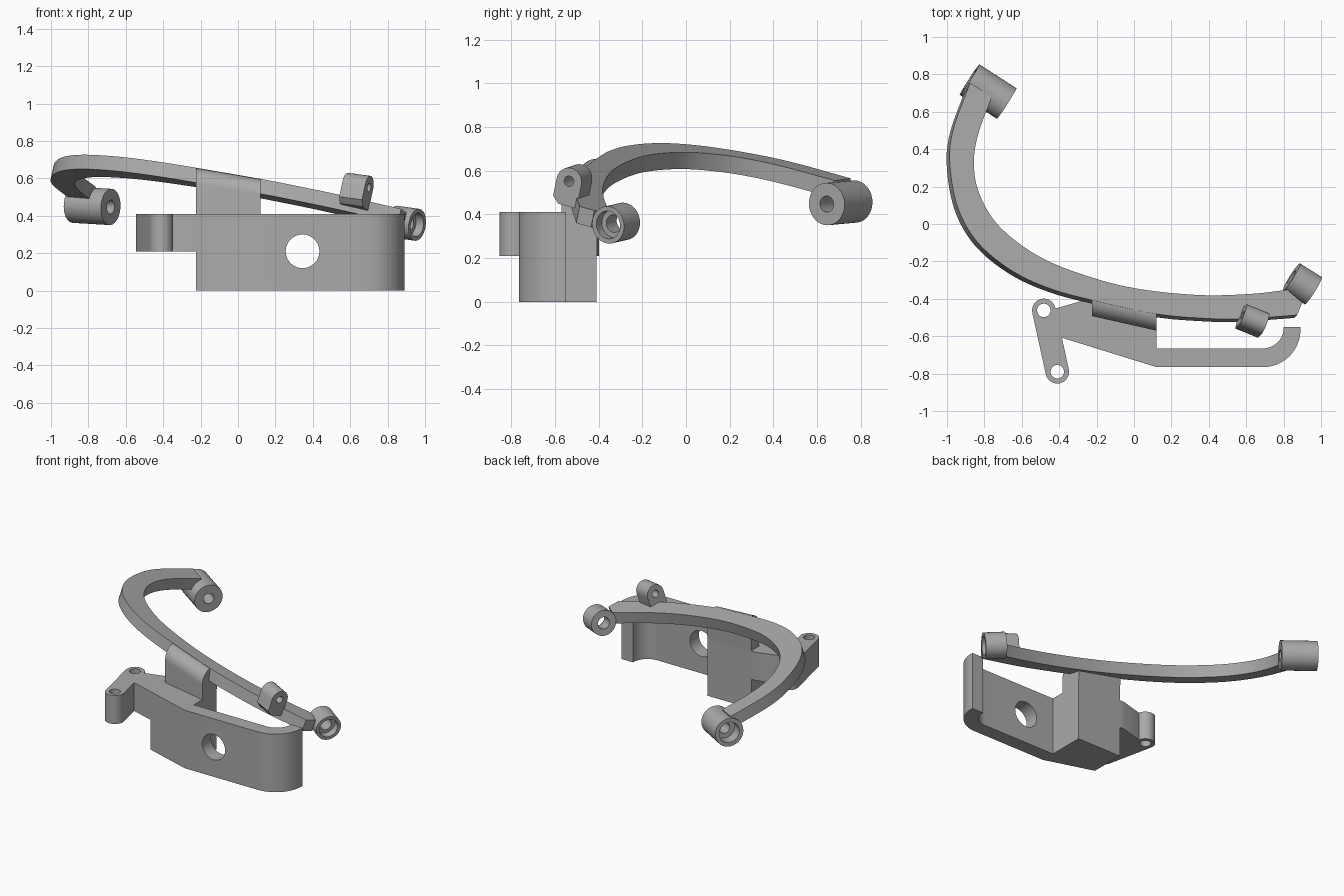
import bpy, bmesh, math
from mathutils import Vector, Matrix

if "Cube" in bpy.data.objects:
    bpy.data.objects.remove(bpy.data.objects["Cube"])

grey = bpy.data.materials.new("satin_grey")
grey.diffuse_color = (0.4, 0.4, 0.4, 1)
grey.use_nodes = True
grey.node_tree.nodes["Principled BSDF"].inputs["Base Color"].default_value = grey.diffuse_color
NORMAL = Vector((0.215, 0.2, 1)).normalized()   # tilt of the curved arm


def plane_z(x, y):
    return 0.527 - 0.215 * x - 0.2 * y


def make(name, bm):
    bmesh.ops.recalc_face_normals(bm, faces=bm.faces)
    me = bpy.data.meshes.new(name)
    bm.to_mesh(me)
    bm.free()
    me.materials.append(grey)
    ob = bpy.data.objects.new(name, me)
    bpy.context.collection.objects.link(ob)
    return ob


def loft(name, a, b):
    """Solid between two matching closed outlines."""
    bm = bmesh.new()
    va, vb = [bm.verts.new(p) for p in a], [bm.verts.new(p) for p in b]
    bm.faces.new(va)
    bm.faces.new(vb)
    for i in range(len(va)):
        j = (i + 1) % len(va)
        bm.faces.new((va[i], va[j], vb[j], vb[i]))
    return make(name, bm)


def prism(name, pts, z0, z1):
    return loft(name, [(x, y, z0) for x, y in pts], [(x, y, z1) for x, y in pts])


def rod(name, centre, axis, r, length):
    bm = bmesh.new()
    rot = Vector(axis).to_track_quat('Z', 'Y').to_matrix().to_4x4()
    bmesh.ops.create_cone(bm, cap_ends=True, segments=48, radius1=r, radius2=r,
                          depth=length, matrix=Matrix.Translation(centre) @ rot)
    return make(name, bm)


def arc(cx, cy, r, a0, a1, n=16):
    return [(cx + r * math.cos(math.radians(a0 + (a1 - a0) * i / n)),
             cy + r * math.sin(math.radians(a0 + (a1 - a0) * i / n))) for i in range(n + 1)]


def combine(ob, others, op='DIFFERENCE'):
    for o in others:
        m = ob.modifiers.new("cut", 'BOOLEAN')
        m.operation, m.object, m.solver = op, o, 'EXACT'
    dg = bpy.context.evaluated_depsgraph_get()
    me = bpy.data.meshes.new_from_object(ob.evaluated_get(dg))
    ob.modifiers.clear()
    ob.data = me
    for o in others:
        bpy.data.objects.remove(o)


def smooth_curve(pts, n=8):
    """Catmull-Rom curve through the points."""
    p = [Vector(q) for q in pts]
    p = [2 * p[0] - p[1]] + p + [2 * p[-1] - p[-2]]
    out = []
    for i in range(1, len(p) - 2):
        a, b, c, d = p[i - 1:i + 3]
        for k in range(n):
            t = k / n
            out.append(0.5 * (2 * b + (c - a) * t + (2 * a - 5 * b + 4 * c - d) * t * t
                              + (3 * b - a - 3 * c + d) * t ** 3))
    return out + [p[-2]]


# Bracket: solid block with a curling front wall
body = prism("bracket_body", [(-0.225, -0.41), (-0.225, -0.658), (0.12, -0.765)]
             + arc(0.69, -0.565, 0.2, -90, 0) + [(0.89, -0.55), (0.80, -0.55)]
             + arc(0.69, -0.555, 0.11, 0, -90) + [(0.12, -0.665), (0.12, -0.41)], 0, 0.41)
combine(body, [rod("cut", (0.345, -0.72, 0.21), (0, 1, 0), 0.09, 0.3)])

# Twin-hole ear plate and its web to the bracket
ears = [Vector((-0.482, -0.462)), Vector((-0.41, -0.79))]
tilt = math.degrees(math.atan2(ears[0].y - ears[1].y, ears[0].x - ears[1].x)) - 90
plate = prism("ear_plate", arc(*ears[0], 0.063, tilt, tilt + 180)
              + arc(*ears[1], 0.063, tilt + 180, tilt + 360), 0.21, 0.41)
web = prism("ear_web", [(-0.43, -0.455), (-0.26, -0.406), (-0.225, -0.406),
                        (-0.225, -0.658), (-0.38, -0.61), (-0.42, -0.61)], 0.21, 0.41)
combine(plate, [web], 'UNION')
combine(plate, [rod("cut", (e.x, e.y, 0.31), (0, 0, 1), 0.036, 0.4) for e in ears])


# Riser: rounded front edge meeting the tilted arm
def riser_end(x, front):
    zt = plane_z(x, front + 0.085) - 0.002
    top = [(x, y, z) for y, z in arc(front + 0.085, zt - 0.085, 0.085, 180, 90, 12)]
    return [(x, front, 0.40)] + top + [(x, -0.40, plane_z(x, -0.40) - 0.002), (x, -0.41, 0.40)]


riser = loft("riser", riser_end(-0.225, -0.492), riser_end(0.12, -0.57))

# Curved arm: tilted flat slab between two curves
outer = [(-.877, .754), (-.968, .50), (-.984, .315), (-.941, .086), (-.834, -.10),
         (-.652, -.25), (-.44, -.348), (-.19, -.415), (.123, -.481), (.353, -.503),
         (.567, -.508), (.872, -.487)]
inner = [(-.76, .68), (-.834, .476), (-.856, .315), (-.824, .155), (-.717, -.016),
         (-.503, -.176), (-.235, -.283), (.032, -.348), (.353, -.38), (.62, -.374),
         (.82, -.352)]
outline = smooth_curve(outer) + [Vector((0.90, -0.42))] + smooth_curve(inner)[::-1]
top = [Vector((p.x, p.y, plane_z(p.x, p.y))) for p in outline]
arm = loft("curved_arm", top, [p - NORMAL * 0.08 for p in top])


# End sockets: bored, with a wider recess; the recess faces along recess_dir
def socket(name, centre, axis, r, length, bore, recess, recess_dir):
    c, a = Vector(centre), Vector(axis).normalized()
    ob = rod(name, c, a, r, length)

    def cutters():
        return [rod("cut", c, a, bore, length * 1.5),
                rod("cut", c + a * recess_dir * length * 0.5, a, recess, length * 0.7)]
    combine(ob, cutters())
    combine(arm, cutters())
    return ob


left = socket("left_socket", (-0.78, 0.708, 0.453), (0.84, -0.54, -0.05),
              0.097, 0.236, 0.037, 0.07, -1)
right = socket("right_socket", (0.90, -0.32, 0.36), (0.83, -0.52, -0.12),
               0.086, 0.138, 0.04, 0.064, 1)

# Small round-topped lug standing on the arm
a = Vector((0.92, -0.37, -0.125)).normalized()
side = NORMAL.cross(a).normalized()
c = Vector((0.64, -0.511, 0.56))
prof = [c + side * u + NORMAL * v
        for u, v in arc(0, 0, 0.062, 0, 180) + [(-0.062, -0.085), (-0.03, -0.115), (0.062, -0.115)]]
lug = loft("lug", [p - a * 0.066 for p in prof], [p + a * 0.066 for p in prof])
combine(lug, [rod("cut", c, a, 0.024, 0.3)])

# Smooth shading with crisp edges
for ob in (body, plate, riser, arm, left, right, lug):
    ob.select_set(True)
bpy.context.view_layer.objects.active = body
bpy.ops.object.shade_smooth_by_angle(angle=math.radians(30))
